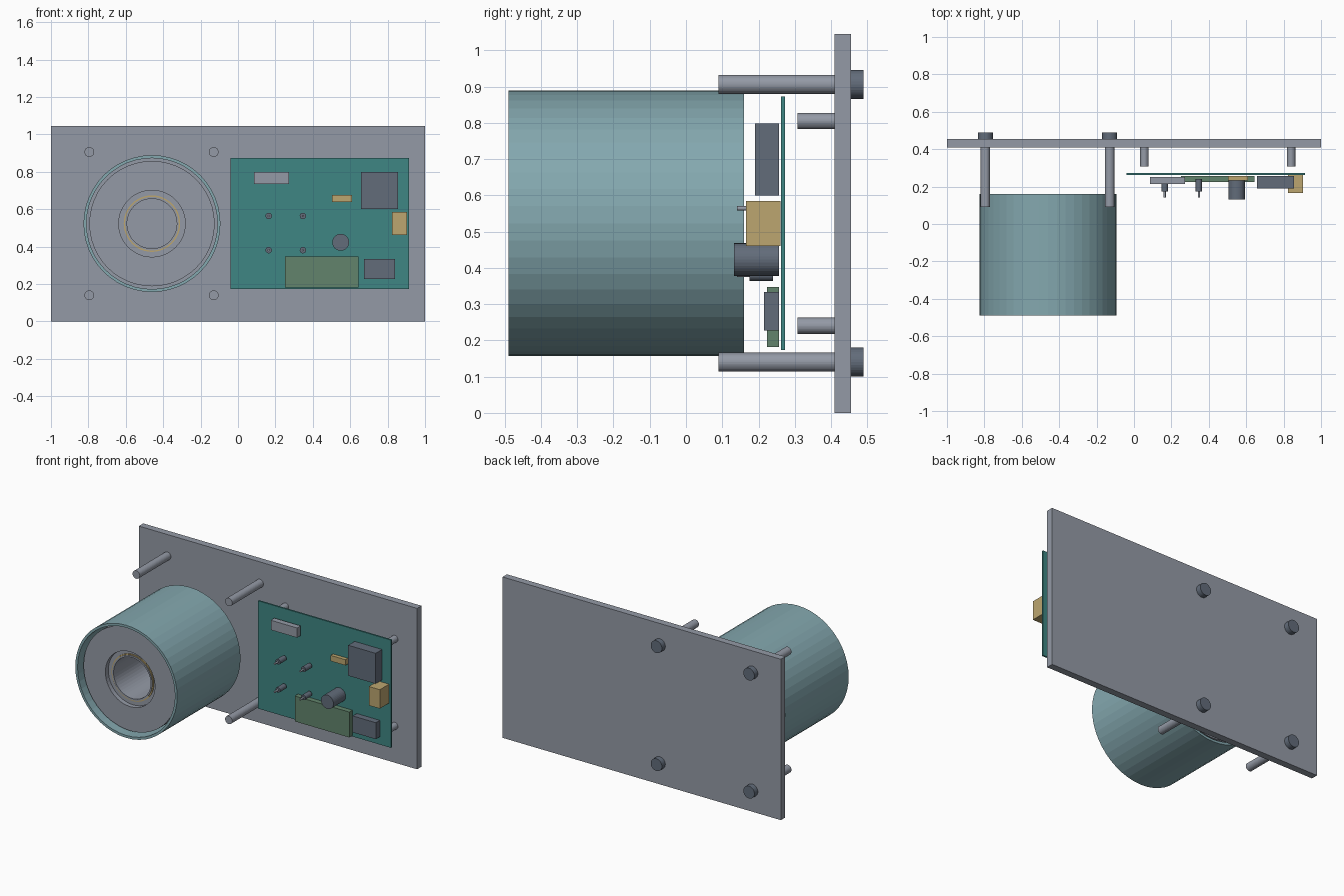
import bpy, bmesh, math
from mathutils import Matrix

cube = bpy.data.objects.get("Cube")
if cube:
    bpy.data.objects.remove(cube, do_unlink=True)


def material(name, hex_code):
    def linear(c):
        return c / 12.92 if c <= 0.04045 else ((c + 0.055) / 1.055) ** 2.4
    rgb = [linear(b / 255) for b in bytes.fromhex(hex_code)]
    m = bpy.data.materials.new(name)
    m.use_nodes = True
    m.diffuse_color = (*rgb, 1)
    m.node_tree.nodes["Principled BSDF"].inputs["Base Color"].default_value = (*rgb, 1)
    return m


grey = material("metal grey", "949AA6")
teal = material("shell teal", "84A8AF")
board_green = material("board green", "3E8683")
dark = material("dark slate", "626C7A")
gold = material("tan gold", "BCA670")
moss = material("moss green", "62846C")


def finish(name, bm, mat):
    bmesh.ops.recalc_face_normals(bm, faces=bm.faces)
    mesh = bpy.data.meshes.new(name)
    bm.to_mesh(mesh)
    bm.free()
    mesh.materials.append(mat)
    obj = bpy.data.objects.new(name, mesh)
    bpy.context.collection.objects.link(obj)
    return obj


def box(name, mat, x, y, z):
    """Box from (low, high) pairs on each axis."""
    bm = bmesh.new()
    bmesh.ops.create_cube(bm, size=1)
    for v in bm.verts:
        v.co = [lo + (c + 0.5) * (hi - lo) for c, (lo, hi) in zip(v.co, (x, y, z))]
    return finish(name, bm, mat)


def rod(name, mat, x, z, radius, y0, y1):
    """Solid cylinder along y."""
    bm = bmesh.new()
    bmesh.ops.create_cone(bm, cap_ends=True, segments=32, radius1=radius,
                          radius2=radius, depth=y1 - y0)
    bm.transform(Matrix.Translation((x, (y0 + y1) / 2, z)) @ Matrix.Rotation(math.pi / 2, 4, "X"))
    return finish(name, bm, mat)


def lathe(name, mat, x, z, profile, segments=48):
    """Closed (radius, y) profile turned around a y axis."""
    bm = bmesh.new()
    rings = []
    for i in range(segments):
        a = math.tau * i / segments
        rings.append([bm.verts.new((x + r * math.cos(a), y, z + r * math.sin(a)))
                      for r, y in profile])
    n = len(profile)
    for i in range(segments):
        p, q = rings[i], rings[(i + 1) % segments]
        for j in range(n):
            k = (j + 1) % n
            bm.faces.new((p[j], p[k], q[k], q[j]))
    return finish(name, bm, mat)


def tube(name, mat, outer, inner, y0, y1):
    return lathe(name, mat, MX, MZ, [(outer, y0), (inner, y0), (inner, y1), (outer, y1)])


# Mounting plate
box("mounting_plate", grey, (-1, 1), (0.41, 0.455), (0, 1.045))

# Drum: outer shell, recessed core, bearing sleeve and hollow shaft
MX, MZ = -0.46, 0.523
tube("drum_shell", teal, 0.366, 0.35, -0.49, 0.16)
lathe("drum_core", grey, MX, MZ, [(0.335, -0.45), (0.178, -0.45), (0.178, -0.42),
                                  (0.15, -0.42), (0.15, 0.15), (0.335, 0.15)])
tube("bearing_sleeve", gold, 0.151, 0.143, -0.425, 0.149)
tube("hollow_shaft", grey, 0.1435, 0.133, -0.43, 0.151)

# Long posts with bolt heads behind the plate
for side, x in (("right", -0.795), ("left", -0.13)):
    for level, z in (("upper", 0.906), ("lower", 0.14)):
        rod(f"long_post_{level}_{side}", grey, x, z, 0.026, 0.09, 0.41)
        rod(f"bolt_head_{level}_{side}", dark, x, z, 0.04, 0.455, 0.49)

# Short posts behind the circuit board
for side, x in (("right", 0.055), ("left", 0.84)):
    for level, z in (("upper", 0.805), ("lower", 0.24)):
        rod(f"short_post_{level}_{side}", grey, x, z, 0.0225, 0.308, 0.41)

# Circuit board and its block components
box("circuit_board", board_green, (-0.04, 0.915), (0.262, 0.273), (0.173, 0.873))
box("pin_header", grey, (0.085, 0.274), (0.215, 0.252), (0.735, 0.798))
box("relay_block", dark, (0.658, 0.856), (0.191, 0.257), (0.6, 0.798))
box("small_socket", gold, (0.503, 0.61), (0.232, 0.257), (0.638, 0.675))
box("side_connector", gold, (0.824, 0.903), (0.166, 0.261), (0.461, 0.584))
box("power_block", dark, (0.674, 0.84), (0.215, 0.256), (0.227, 0.334))
box("terminal_strip", moss, (0.251, 0.643), (0.224, 0.257), (0.182, 0.347))
rod("capacitor", dark, 0.549, 0.423, 0.045, 0.132, 0.257)

# Four small buttons
for side, x in (("right", 0.164), ("left", 0.347)):
    for level, z in (("upper", 0.564), ("lower", 0.381)):
        rod(f"button_body_{level}_{side}", dark, x, z, 0.017, 0.175, 0.24)
        rod(f"button_pin_{level}_{side}", grey, x, z, 0.006, 0.141, 0.175)
